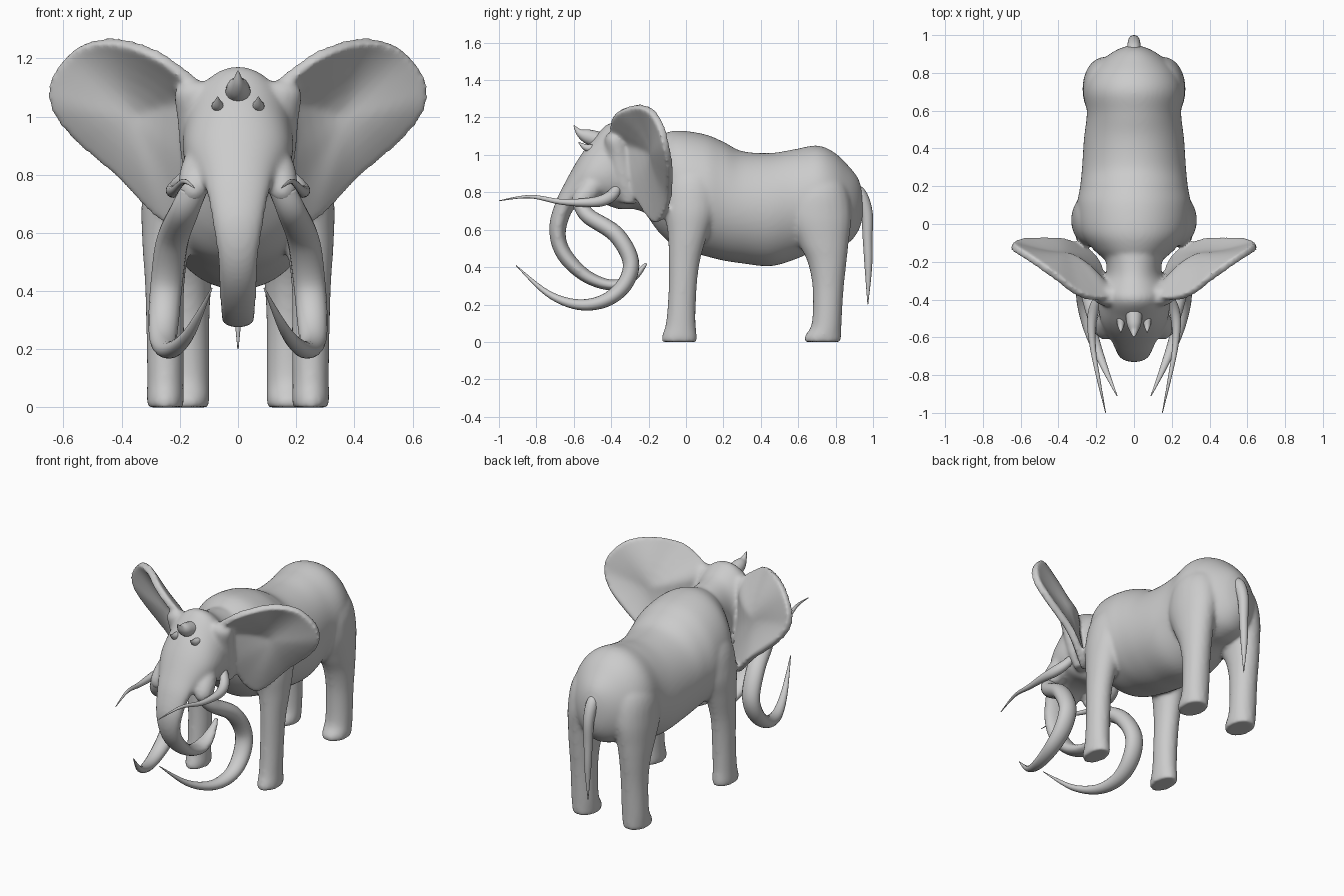
import bpy, bmesh, math
from mathutils import Vector


def spline(pts, n, closed=False):
    """Smooth interpolation through tuples of any length."""
    out, m = [], len(pts)
    for i in range(m if closed else m - 1):
        if closed:
            a, b, c, d = (pts[(i + k) % m] for k in (-1, 0, 1, 2))
        else:
            a, b, c, d = (pts[min(max(i + k, 0), m - 1)] for k in (-1, 0, 1, 2))
        for j in range(n):
            t = j / n
            out.append(tuple(0.5 * (2*q + (r - p)*t + (2*p - 5*q + 4*r - s)*t*t
                                    + (3*q - p - 3*r + s)*t**3)
                             for p, q, r, s in zip(a, b, c, d)))
    if not closed:
        out.append(pts[-1])
    return out


def finish(name, bm):
    bmesh.ops.recalc_face_normals(bm, faces=bm.faces)
    for f in bm.faces:
        f.smooth = True
    me = bpy.data.meshes.new(name)
    bm.to_mesh(me)
    bm.free()
    ob = bpy.data.objects.new(name, me)
    bpy.context.collection.objects.link(ob)
    return ob


def loft(name, rings, side=1, seg=24, n=5):
    """Rings are (x, y, z, half width, vy, vz): ellipse axes along x and (vy, vz)."""
    bm = bmesh.new()
    prev = None
    for x, y, z, w, vy, vz in spline(rings, n):
        ring = []
        for k in range(seg):
            a = 2 * math.pi * k / seg
            c, s = math.cos(a), math.sin(a)
            ring.append(bm.verts.new((side * (x + w*c), y + vy*s, z + vz*s)))
        if prev:
            for k in range(seg):
                bm.faces.new((prev[k], prev[k-1], ring[k-1], ring[k]))
        else:
            bm.faces.new(ring)
        prev = ring
    bm.faces.new(prev)
    return finish(name, bm)


def sweep(name, path, side=1, flat=1.0, seg=16, n=6):
    """Path is (x, y, z, radius); the tube bends mainly in the side plane."""
    pts = spline(path, n)
    rings = []
    for i, (x, y, z, r) in enumerate(pts):
        p, q = pts[max(i-1, 0)], pts[min(i+1, len(pts)-1)]
        t = Vector((q[1] - p[1], q[2] - p[2])).normalized()
        rings.append((x, y, z, r * flat, -t.y * r, t.x * r))
    return loft(name, rings, side, seg, 1)


def span(y1, z1, y2, z2, w):
    """Ring from its front/top point and its back/bottom point."""
    return (0, (y1+y2)/2, (z1+z2)/2, w, (y1-y2)/2, (z1-z2)/2)


# torso: (y, top, bottom, half width)
torso = [(-.2, 1.07, .66, .14), (-.13, 1.11, .57, .22), (-.04, 1.13, .5, .285),
         (.1, 1.11, .46, .3), (.2, 1.07, .435, .285), (.3, 1.02, .42, .275),
         (.45, 1.01, .405, .265), (.58, 1.03, .44, .25), (.7, 1.05, .49, .255),
         (.79, 1.015, .5, .23), (.87, .94, .53, .165), (.92, .875, .59, .095),
         (.945, .8, .66, .03)]
parts = [loft("body", [span(y, t, y, b, w) for y, t, b, w in torso], seg=64, n=8)]

# head running down into the curled trunk
parts.append(loft("head_and_trunk", [
    span(-.06, 1.09, .0, .6, .22), span(-.17, 1.10, -.1, .62, .17),
    span(-.28, 1.12, -.2, .68, .145), span(-.40, 1.172, -.28, .71, .18),
    span(-.50, 1.08, -.36, .71, .19), span(-.575, .98, -.45, .74, .175),
    span(-.648, .85, -.535, .745, .13), span(-.696, .75, -.6, .71, .105),
    span(-.73, .63, -.64, .61, .085), span(-.717, .51, -.635, .53, .07),
    span(-.655, .405, -.59, .455, .065), span(-.54, .315, -.51, .378, .062),
    span(-.41, .275, -.41, .335, .057), span(-.31, .295, -.33, .345, .047),
    span(-.245, .35, -.278, .375, .032), span(-.2, .42, -.215, .435, .014)],
    seg=48, n=8))

# tusk sockets, ear roots and legs, both sides
for s in (1, -1):
    parts.append(sweep("tusk_socket", [
        (.1, -.44, .9, .05), (.135, -.5, .83, .06), (.15, -.56, .75, .055),
        (.155, -.56, .715, .03)], s))
    parts.append(loft("ear_root", [
        (.12, -.30, .74, .05, .05, 0), (.13, -.33, .85, .065, .06, 0),
        (.135, -.36, 1.0, .075, .065, 0), (.14, -.38, 1.08, .08, .055, 0),
        (.14, -.385, 1.12, .05, .03, 0)], s))
    parts.append(loft("front_leg", [
        (.25, -.035, 0, .062, .094, 0), (.25, -.035, .03, .064, .094, 0),
        (.25, -.028, .1, .063, .08, 0), (.25, -.02, .25, .065, .075, 0),
        (.252, -.01, .42, .068, .083, 0), (.245, .01, .58, .085, .108, 0),
        (.22, .025, .72, .11, .145, 0), (.185, .03, .88, .11, .14, 0),
        (.13, .02, 1.02, .05, .06, 0)], s))
    parts.append(loft("hind_leg", [
        (.175, .732, 0, .074, .098, 0), (.175, .732, .03, .077, .098, 0),
        (.175, .752, .1, .077, .08, 0), (.175, .76, .28, .077, .083, 0),
        (.175, .755, .42, .084, .103, 0), (.17, .735, .53, .097, .135, 0),
        (.155, .71, .68, .117, .175, 0), (.13, .71, .83, .12, .15, 0),
        (.1, .72, .96, .05, .06, 0)], s))

# ears: cupped sheets shrunk from the rim to a recessed centre
rim = [(.12, -.39, 1.08), (.2, -.4, 1.16), (.3, -.37, 1.225), (.43, -.27, 1.262),
       (.55, -.185, 1.237), (.632, -.13, 1.145), (.642, -.105, 1.05), (.59, -.085, .96),
       (.5, -.08, .875), (.4, -.085, .79), (.33, -.1, .715), (.24, -.15, .64),
       (.185, -.22, .7), (.16, -.30, .85), (.13, -.36, 1.0)]
centre = (.37, -.17, 1.0)
for s in (1, -1):
    bm = bmesh.new()
    loop = spline(rim, 4, True)
    prev = None
    for f in (1, .94, .84, .7, .53, .35, .18, .06):
        ring = [bm.verts.new((s * (centre[0] + (x - centre[0]) * f),
                              centre[1] + (y - centre[1]) * f ** 1.7,
                              centre[2] + (z - centre[2]) * f)) for x, y, z in loop]
        if prev:
            for k in range(len(ring)):
                bm.faces.new((prev[k], prev[k-1], ring[k-1], ring[k]))
        prev = ring
    bm.faces.new(prev)
    ear = finish("ear", bm)
    so = ear.modifiers.new("thickness", 'SOLIDIFY')
    so.thickness, so.offset = .042, 0
    bpy.context.view_layer.objects.active = ear
    bpy.ops.object.modifier_apply(modifier=so.name)
    parts.append(ear)

# fuse the soft parts into one skin
bpy.ops.object.select_all(action='DESELECT')
for ob in parts:
    ob.select_set(True)
bpy.context.view_layer.objects.active = parts[0]
bpy.ops.object.join()
skin = parts[0]
rm = skin.modifiers.new("fuse", 'REMESH')
rm.mode, rm.voxel_size, rm.use_smooth_shade = 'VOXEL', .0105, True
sm = skin.modifiers.new("soften", 'SMOOTH')
sm.factor, sm.iterations = .5, 12

# tusks, mouth feelers and small brow horns
for s in (1, -1):
    sweep("tusk", [
        (.15, -.57, .755, .04), (.185, -.525, .675, .042), (.225, -.375, .575, .045),
        (.245, -.295, .43, .044), (.255, -.33, .305, .042), (.255, -.435, .22, .036),
        (.225, -.58, .2, .028), (.165, -.74, .26, .017), (.09, -.91, .41, .002)], s, 1.25)
    sweep("feeler", [
        (.13, -.35, .86, .02), (.18, -.39, .79, .03), (.21, -.45, .755, .03),
        (.225, -.54, .745, .023), (.215, -.675, .75, .015), (.185, -.835, .777, .009),
        (.15, -1.0, .755, .002)], s)
    sweep("brow_horn", [
        (.07, -.49, 1.035, .022), (.07, -.535, 1.04, .018), (.07, -.575, 1.067, .002)], s)

# centre horn
sweep("centre_horn", [(0, -.47, 1.08, .045), (0, -.53, 1.1, .038),
                      (0, -.57, 1.12, .02), (0, -.6, 1.158, .002)])

# tail
sweep("tail", [(0, .88, .84, .02), (0, .93, .79, .035), (0, .966, .69, .032),
               (0, .971, .55, .026), (0, .975, .4, .02), (0, .972, .2, .002)])
